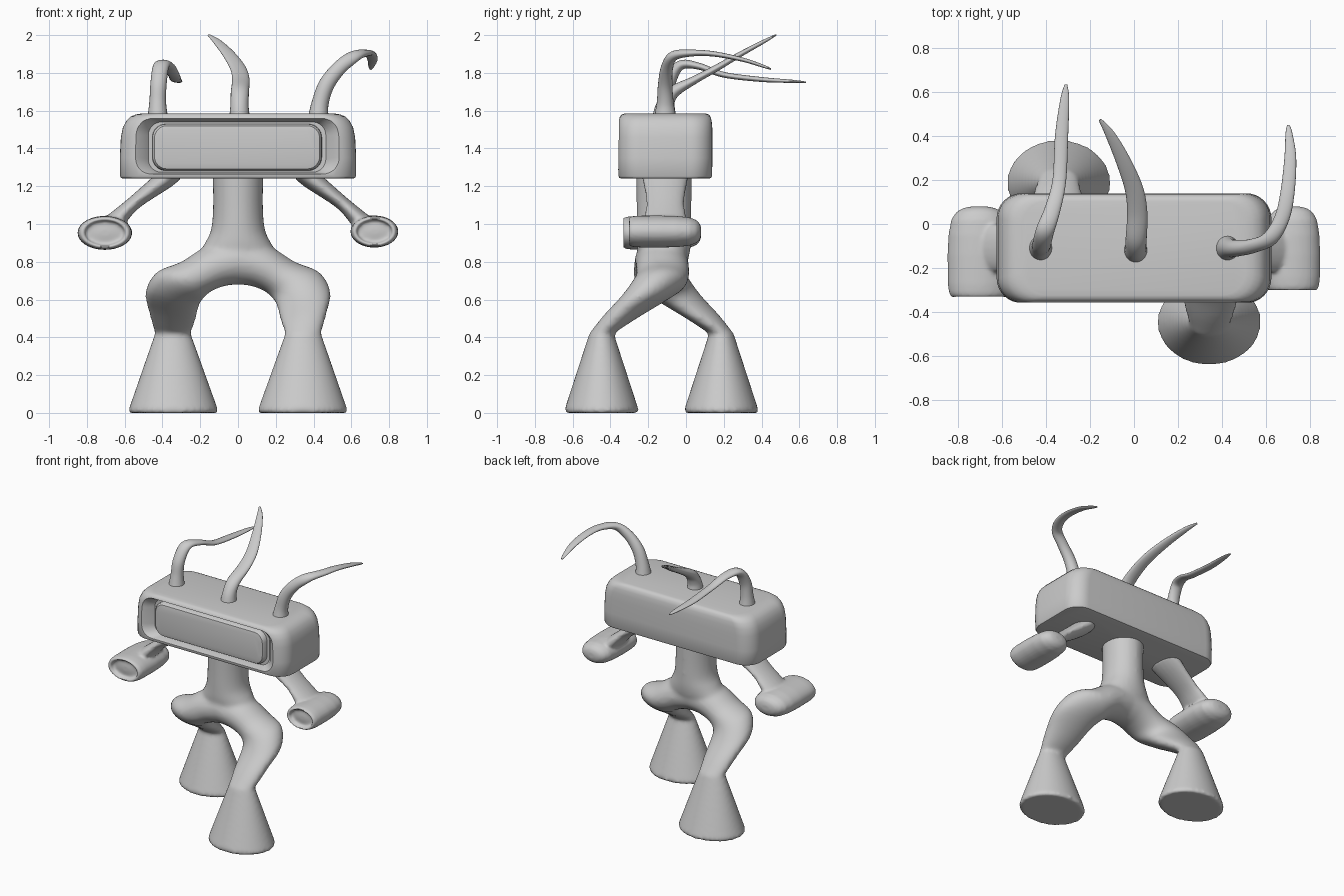
import bpy, bmesh, math
from mathutils import Vector as V

if "Cube" in bpy.data.objects:
    bpy.data.objects.remove(bpy.data.objects["Cube"])


def spline(pts, n=6):
    """Catmull-Rom resampling of number tuples."""
    out = []
    for i in range(len(pts) - 1):
        p = [pts[max(0, min(len(pts) - 1, i + k))] for k in (-1, 0, 1, 2)]
        for j in range(n):
            t = j / n
            out.append(tuple(.5 * (2 * b + (c - a) * t + (2 * a - 5 * b + 4 * c - d) * t * t
                                   + (3 * b - a - 3 * c + d) * t ** 3) for a, b, c, d in zip(*p)))
    return out + [pts[-1]]


def ellipse(c, u, v, n=32):
    return [c + u * math.cos(2 * math.pi * i / n) + v * math.sin(2 * math.pi * i / n) for i in range(n)]


def rounded(hx, hy, r, n=8):
    """Rounded rectangle outline in 2D."""
    out = []
    for k, (sx, sy) in enumerate([(1, 1), (-1, 1), (-1, -1), (1, -1)]):
        for i in range(n + 1):
            a = math.pi / 2 * (k + i / n)
            out.append((sx * (hx - r) + r * math.cos(a), sy * (hy - r) + r * math.sin(a)))
    return out


def loft(bm, rings):
    """Skin a list of equal-sized rings and cap both ends."""
    vs = [[bm.verts.new(p) for p in ring] for ring in rings]
    n = len(vs[0])
    for a, b in zip(vs, vs[1:]):
        for i in range(n):
            bm.faces.new((a[i], a[(i + 1) % n], b[(i + 1) % n], b[i]))
    bm.faces.new(vs[0])
    bm.faces.new(vs[-1])


def tube(path, ref, n=6):
    """Rings along a path of (x, y, z, half width along ref, half thickness)."""
    pts = spline(path, n)
    rings = []
    for i, p in enumerate(pts):
        t = (V(pts[min(i + 1, len(pts) - 1)][:3]) - V(pts[max(i - 1, 0)][:3])).normalized()
        side = (ref - t * ref.dot(t)).normalized()
        rings.append(ellipse(V(p[:3]), side * p[3], t.cross(side) * p[4], 20))
    return rings


def select(ob):
    bpy.ops.object.select_all(action='DESELECT')
    ob.select_set(True)
    bpy.context.view_layer.objects.active = ob


def make(name, *shells, angle=40):
    bm = bmesh.new()
    for rings in shells:
        loft(bm, rings)
    bmesh.ops.recalc_face_normals(bm, faces=bm.faces)
    me = bpy.data.meshes.new(name)
    bm.to_mesh(me)
    bm.free()
    ob = bpy.data.objects.new(name, me)
    bpy.context.collection.objects.link(ob)
    select(ob)
    bpy.ops.object.shade_smooth_by_angle(angle=math.radians(angle))
    return ob


def fuse(ob, voxel, iterations):
    """Blend overlapping shells into one smooth skin."""
    select(ob)
    m = ob.modifiers.new("fuse", 'REMESH')
    m.mode, m.voxel_size = 'VOXEL', voxel
    s = ob.modifiers.new("soften", 'SMOOTH')
    s.factor, s.iterations = .5, iterations
    for name in ("fuse", "soften"):
        bpy.ops.object.modifier_apply(modifier=name)
    bpy.ops.object.shade_smooth_by_angle(angle=math.radians(50))


# Legs: each section is outer x, z, inner x, z, centre y, half depth
leg = spline([(0, .93, 0, .68, -.13, .14), (.17, .88, .07, .672, -.125, .14),
              (.30, .80, .14, .645, -.125, .14), (.43, .745, .18, .61, -.15, .14),
              (.49, .64, .205, .57, -.225, .125), (.47, .53, .225, .49, -.345, .095),
              (.44, .42, .25, .42, -.447, .065)], 4)
leg += [(.44 + .14 * t, .42 - .405 * t, .25 - .145 * t, .42 - .405 * t, -.447, .065 + .132 * t)
        for t in (.25, .5, .75, 1)]
leg.append((.575, 0, .11, 0, -.447, .192))


def leg_ring(s, side):
    px, pz, qx, qz, y, h = s
    y = y if side > 0 else -.26 - y
    return ellipse(V((side * (px + qx) / 2, y, (pz + qz) / 2)),
                   V((side * (px - qx) / 2, 0, (pz - qz) / 2)), V((0, h, 0)))


legs = [leg_ring(s, -1) for s in reversed(leg[1:])] + [leg_ring(s, 1) for s in leg]

# Torso column flaring into the hips
column = [ellipse(V((0, -.117, z)), V((a, 0, 0)), V((0, b, 0))) for z, a, b in
          spline([(1.28, .135, .147), (1.1, .132, .145), (.97, .143, .145),
                  (.89, .18, .143), (.82, .22, .13), (.75, .2, .1)])]
fuse(make("torso_and_legs", legs, column), .014, 6)

# Arms with hollow-ended hands
for side, name, cx, cz, w, h, front in ((-1, "left", -.705, .953, .145, .09, -.335),
                                        (1, "right", .722, .96, .127, .085, -.305)):
    hand = [ellipse(V((cx, y, cz)), V((w * k, 0, 0)), V((0, 0, h * k))) for y, k in
            [(.08, .25), (.073, .5), (.055, .72), (.02, .88), (-.05, .97), (-.14, 1), (front + .06, .99),
             (front + .02, .95), (front + .004, .88), (front, .8), (front + .006, .74),
             (front + .035, .70), (front + .03, .55), (front + .025, .2)]]
    arm = tube([(side * .34, -.11, 1.28, .13, .055), (side * .39, -.11, 1.235, .12, .052),
                (side * .54, -.11, 1.12, .1, .038), (side * .62, -.11, 1.045, .11, .045),
                (side * .68, -.11, .98, .12, .06)], V((0, 1, 0)))
    fuse(make(name + "_arm", hand, arm), .01, 4)

# Head block with a tapered recess in the front
head = make("head", [[V((x, y - .11, z)) for x, y in rounded(hx, hy, .115)] for z, hx, hy in
                     [(1.24, .605, .232), (1.244, .62, .243), (1.255, .626, .248), (1.35, .626, .25),
                      (1.46, .62, .25), (1.51, .61, .249), (1.545, .592, .246), (1.568, .57, .24),
                      (1.58, .54, .23), (1.585, .51, .215)]])


def panel(sections):
    """Rounded rectangles facing front: y, half width, bottom, top, corner radius."""
    return [[V((x - .005, y, z + (lo + hi) / 2)) for x, z in rounded(hx, (hi - lo) / 2, r)]
            for y, hx, lo, hi, r in sections]


cutter = make("recess_cutter", panel([(-.42, .575, 1.258, 1.575, .09), (-.36, .545, 1.264, 1.562, .09),
                                      (-.33, .50, 1.27, 1.55, .08), (-.295, .47, 1.274, 1.54, .07)]))
m = head.modifiers.new("recess", 'BOOLEAN')
m.operation, m.solver, m.object = 'DIFFERENCE', 'EXACT', cutter
select(head)
bpy.ops.object.modifier_apply(modifier="recess")
bpy.data.objects.remove(cutter)
bpy.ops.object.shade_smooth_by_angle(angle=math.radians(40))

# Screen sitting inside the recess
make("screen", panel([(-.27, .45, 1.282, 1.53, .07), (-.32, .447, 1.284, 1.528, .07),
                      (-.333, .437, 1.292, 1.52, .065), (-.338, .41, 1.315, 1.495, .05)]))

# Three curved antennae
antennae = {
    "left": [(-.425, -.11, 1.56, .055, .06), (-.425, -.105, 1.65, .044, .043), (-.42, -.09, 1.75, .043, .036),
             (-.405, -.03, 1.84, .042, .026), (-.37, .07, 1.835, .036, .018), (-.34, .2, 1.79, .031, .015),
             (-.33, .4, 1.765, .03, .013), (-.315, .57, 1.755, .02, .008), (-.31, .635, 1.75, .006, .004)],
    "middle": [(.008, -.12, 1.56, .055, .06), (.008, -.11, 1.63, .048, .046), (.01, -.065, 1.70, .048, .033),
               (.015, .05, 1.765, .046, .021), (0, .16, 1.825, .042, .018), (-.05, .29, 1.90, .034, .014),
               (-.11, .41, 1.965, .022, .01), (-.155, .475, 2.0, .007, .004)],
    "right": [(.425, -.11, 1.56, .055, .06), (.435, -.11, 1.64, .045, .045), (.47, -.11, 1.74, .042, .038),
              (.54, -.10, 1.83, .038, .032), (.62, -.065, 1.89, .036, .026), (.675, .03, 1.905, .034, .018),
              (.70, .15, 1.90, .032, .014), (.712, .3, 1.87, .027, .011), (.706, .41, 1.835, .016, .008),
              (.703, .45, 1.82, .006, .004)],
}
for name, path in antennae.items():
    make(name + "_antenna", tube(path, V((1, 0, 0))), angle=60)
